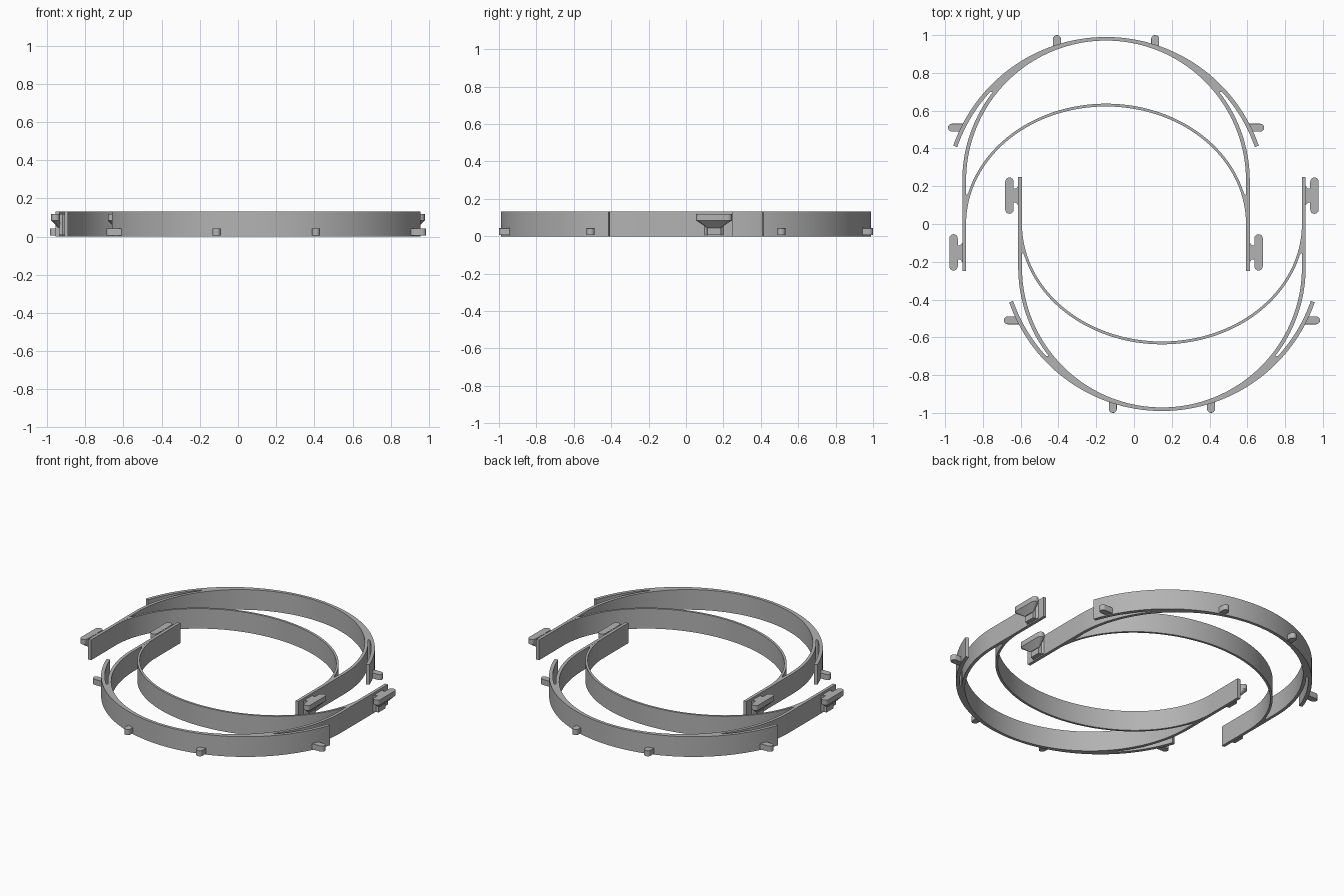
import bpy, bmesh, math

cube = bpy.data.objects.get("Cube")
if cube:
    bpy.data.objects.remove(cube, do_unlink=True)

HEIGHT = 0.132
OFFSET = 0.148      # sideways shift of each frame

grey = bpy.data.materials.new("plain grey")
grey.use_nodes = True
grey.diffuse_color = (0.45, 0.45, 0.45, 1)
grey.node_tree.nodes["Principled BSDF"].inputs["Base Color"].default_value = grey.diffuse_color


def loft(name, layers):
    """Skin a stack of (z, outline) layers with equal point counts."""
    bm = bmesh.new()
    rings = [[bm.verts.new((x, y, z)) for x, y in pts] for z, pts in layers]
    for low, high in zip(rings, rings[1:]):
        for i in range(len(low)):
            j = (i + 1) % len(low)
            bm.faces.new((low[i], low[j], high[j], high[i]))
    caps = [bm.faces.new(rings[0]), bm.faces.new(rings[-1])]
    bmesh.ops.triangulate(bm, faces=caps)
    bmesh.ops.recalc_face_normals(bm, faces=bm.faces)
    mesh = bpy.data.meshes.new(name)
    bm.to_mesh(mesh)
    bm.free()
    mesh.materials.append(grey)
    return mesh


def place(name, mesh, bevel=0):
    """Put one copy in each of the two frames, turned half a circle."""
    for side, turn, shift in (("back", 0, -OFFSET), ("front", math.pi, OFFSET)):
        ob = bpy.data.objects.new(side + "_" + name, mesh)
        bpy.context.collection.objects.link(ob)
        ob.location.x = shift
        ob.rotation_euler.z = turn
        if bevel:
            mod = ob.modifiers.new("soft edges", "BEVEL")
            mod.width, mod.segments = bevel, 2
            mod.limit_method = "ANGLE"
            mod.angle_limit = math.radians(50)
        parts.append(ob)


def arc(r, cy, a, b, n, ry=None):
    """Points from angle a to b, measured from the +x axis."""
    return [(r * math.cos(a + (b - a) * i / n),
             cy + (ry or r) * math.sin(a + (b - a) * i / n)) for i in range(n + 1)]


def flip(pts):
    return [(-x, y) for x, y in pts]


parts = []
top = math.pi / 2

# Head band: visor wings split from the band, which runs into straight arms
VISOR_Y, BAND_Y, TIP_Y, END_Y = 0.134, 0.23, 0.70, 0.41
R_OUT, R_IN, B_OUT, B_IN = 0.856, 0.834, 0.761, 0.741


def angle(y, r, cy):
    return math.asin((y - cy) / r)


half = arc(R_OUT, VISOR_Y, top, angle(END_Y + 0.005, R_OUT, VISOR_Y), 40)
half += arc(R_IN, VISOR_Y, angle(END_Y - 0.003, R_IN, VISOR_Y), angle(TIP_Y, R_IN, VISOR_Y), 16)
half += arc(B_OUT, BAND_Y, angle(TIP_Y, B_OUT, BAND_Y), 0, 20)
half += [(B_OUT, -0.25), (B_IN, -0.25)]
half += arc(B_IN, BAND_Y, 0, top, 40)
outline = half + flip(half)[::-1][1:-1]
place("head_band", loft("head_band", [(0, outline), (HEIGHT, outline)]))

# Inner hoop, thickened where it merges into the arms
outer = [(math.copysign(0.75, x) if y < 0.15 else x, y)
         for x, y in arc(0.755, 0, 0, math.pi, 96, 0.637)]
inner = arc(0.741, 0, math.pi, 0, 96, 0.622)
place("inner_hoop", loft("inner_hoop", [(0.0005, outer + inner), (HEIGHT - 0.0005, outer + inner)]))


def rounded_bar(x0, x1, h):
    """Upright bar with round ends, centred on the clip."""
    r, cx = (x1 - x0) / 2, (x0 + x1) / 2
    up = [(cx + x, y - 0.15) for x, y in arc(r, h - r, 0, math.pi, 10)]
    return up + [(2 * cx - x, -0.3 - y) for x, y in up]


# Strap clips: tapered bar on a flared neck
bar = [(0.045, rounded_bar(0.786, 0.794, 0.036)),
       (0.085, rounded_bar(0.785, 0.830, 0.096)),
       (0.118, rounded_bar(0.785, 0.830, 0.096))]
neck_half = [(0.755, 0.055), (0.764, 0.048), (0.771, 0.038), (0.79, 0.036)]
neck = [(x, y - 0.15) for x, y in neck_half] + [(x, -y - 0.15) for x, y in neck_half[::-1]]

# Pegs: round-nosed studs low on the visor
W = 0.021


def stud(tip, root):
    return arc(W, tip - W, 0, math.pi, 12) + [(-W, root), (W, root)]


front_stud = [(x + 0.26, y) for x, y in stud(1.0, 0.94)]
side_stud = [(y, x + 0.51) for x, y in stud(0.837, 0.757)]

for label, mirror in (("left", lambda p: p), ("right", flip)):
    place(label + "_clip_bar", loft("clip_bar", [(z, mirror(p)) for z, p in bar]))
    place(label + "_clip_neck", loft("clip_neck", [(z, mirror(neck)) for z in (0.008, 0.117)]))
    for kind, pts in (("front", front_stud), ("side", side_stud)):
        place(label + "_" + kind + "_peg",
              loft("peg", [(z, mirror(pts)) for z in (0.006, 0.043)]), 0.011)

# Smooth the curves, keep the edges crisp
bpy.ops.object.select_all(action="DESELECT")
for ob in parts:
    ob.select_set(True)
bpy.context.view_layer.objects.active = parts[0]
bpy.ops.object.shade_smooth_by_angle(angle=math.radians(30))
